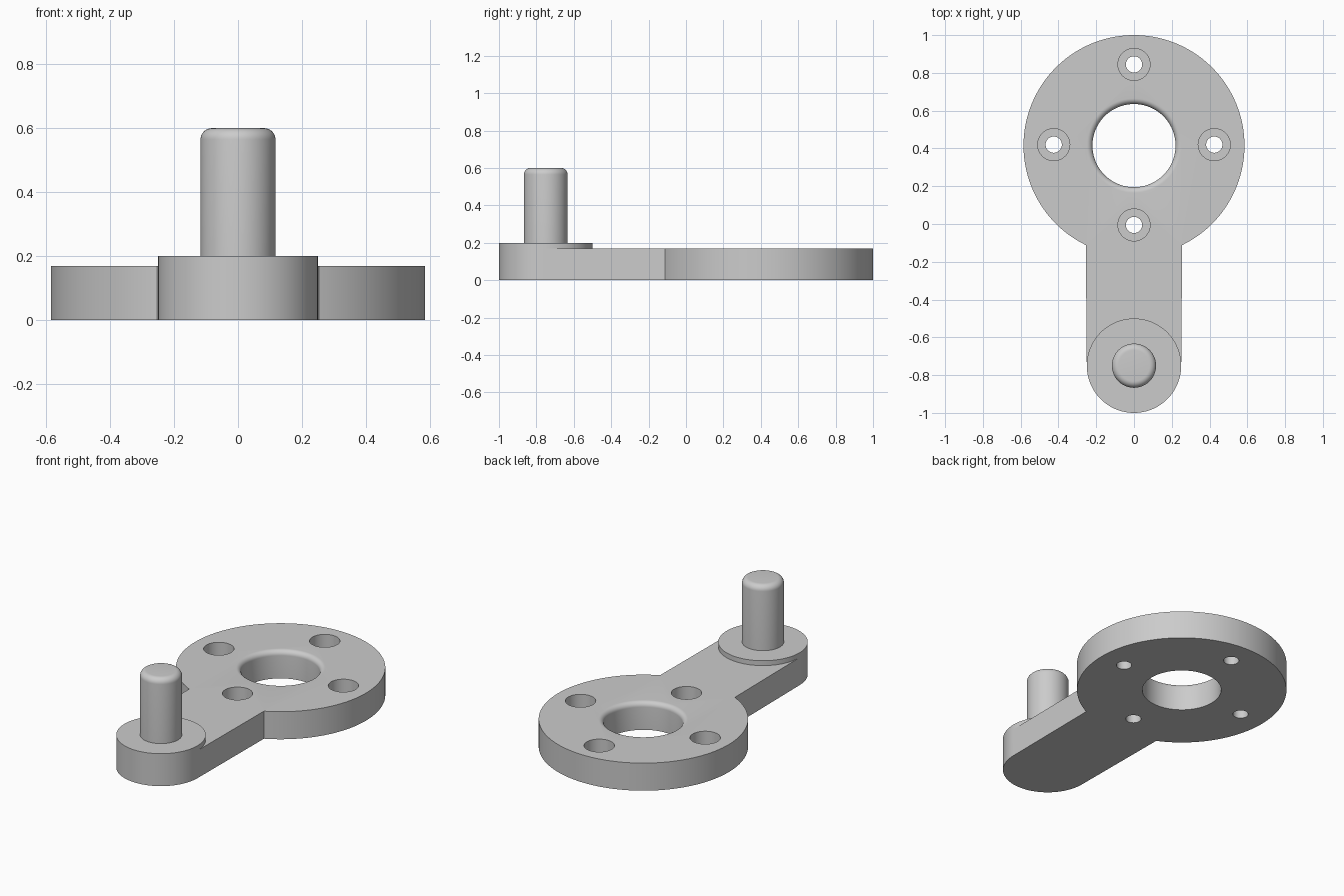
import bpy, bmesh, math

cube = bpy.data.objects.get("Cube")
if cube:
    bpy.data.objects.remove(cube, do_unlink=True)

HUB_Y, HUB_R, PLATE_H = 0.415, 0.585, 0.17
BOSS_Y, BOSS_R, BOSS_H = -0.75, 0.25, 0.2
PIN_R, PIN_TOP = 0.117, 0.6
HOLE_R, FILLET = 0.22, 0.03
BOLT_RING = 0.425

metal = bpy.data.materials.new("grey_metal")
metal.use_nodes = True
colour = (0.6, 0.6, 0.6, 1)
metal.diffuse_color = colour
metal.node_tree.nodes["Principled BSDF"].inputs["Base Color"].default_value = colour


def make_object(name, bm):
    bmesh.ops.recalc_face_normals(bm, faces=bm.faces)
    mesh = bpy.data.meshes.new(name)
    bm.to_mesh(mesh)
    bm.free()
    mesh.materials.append(metal)
    obj = bpy.data.objects.new(name, mesh)
    bpy.context.collection.objects.link(obj)
    return obj


def lathe(name, profile, x, y, segments=96):
    """Solid of revolution from (radius, z) points, with flat end caps."""
    bm = bmesh.new()
    rings = []
    for r, z in profile:
        angles = [2 * math.pi * i / segments for i in range(segments)]
        rings.append([bm.verts.new((x + r * math.cos(a), y + r * math.sin(a), z))
                      for a in angles])
    for low, high in zip(rings, rings[1:]):
        for i in range(segments):
            j = (i + 1) % segments
            bm.faces.new((low[i], low[j], high[j], high[i]))
    bm.faces.new(rings[0][::-1])
    bm.faces.new(rings[-1])
    return make_object(name, bm)


def combine(target, other, operation):
    mod = target.modifiers.new(operation.lower(), "BOOLEAN")
    mod.object, mod.operation, mod.solver = other, operation, "EXACT"
    bpy.context.view_layer.objects.active = target
    bpy.ops.object.modifier_apply(modifier=mod.name)
    bpy.data.objects.remove(other, do_unlink=True)


def smooth(obj):
    bpy.ops.object.select_all(action="DESELECT")
    obj.select_set(True)
    bpy.context.view_layer.objects.active = obj
    bpy.ops.object.shade_smooth_by_angle(angle=math.radians(30))


# Plate outline: large hub arc flowing into a slightly tapered arm
neck = math.asin(0.255 / HUB_R)
start, sweep = -math.pi / 2 + neck, 2 * math.pi - 2 * neck
outline = [(HUB_R * math.cos(start + sweep * i / 128),
            HUB_Y + HUB_R * math.sin(start + sweep * i / 128)) for i in range(129)]
outline += [(-BOSS_R, BOSS_Y), (BOSS_R, BOSS_Y)]
bm = bmesh.new()
base = bm.faces.new([bm.verts.new((x, y, 0)) for x, y in outline])
top = bmesh.ops.extrude_face_region(bm, geom=[base], use_keep_orig=True)["geom"]
bmesh.ops.translate(bm, vec=(0, 0, PLATE_H),
                    verts=[v for v in top if isinstance(v, bmesh.types.BMVert)])
crank = make_object("crank_arm", bm)

# Raised round boss at the arm end
boss = lathe("boss", [(BOSS_R, 0), (BOSS_R, BOSS_H)], 0, BOSS_Y)
combine(crank, boss, "UNION")

# Central bore with a rounded upper rim
arc = [math.pi / 2 * i / 8 for i in range(9)]
rim = [(HOLE_R + FILLET - FILLET * math.cos(t),
        PLATE_H - FILLET + FILLET * math.sin(t)) for t in arc]
bore = lathe("bore_cutter", [(HOLE_R, -0.1)] + rim + [(HOLE_R + FILLET, 0.3)], 0, HUB_Y)
combine(crank, bore, "DIFFERENCE")

# Four counterbored bolt holes
for k in range(4):
    a = math.pi / 2 * k
    cutter = lathe("bolt_cutter", [(0.043, -0.1), (0.043, 0.07), (0.085, 0.07), (0.085, 0.3)],
                   BOLT_RING * math.cos(a), HUB_Y + 0.005 + BOLT_RING * math.sin(a), 48)
    combine(crank, cutter, "DIFFERENCE")
smooth(crank)

# Upright pin with a rounded top edge
edge = 0.035
crown = [(PIN_R - edge + edge * math.cos(t), PIN_TOP - edge + edge * math.sin(t)) for t in arc]
pin = lathe("crank_pin", [(PIN_R, BOSS_H - 0.02)] + crown, 0, BOSS_Y, 64)
smooth(pin)
